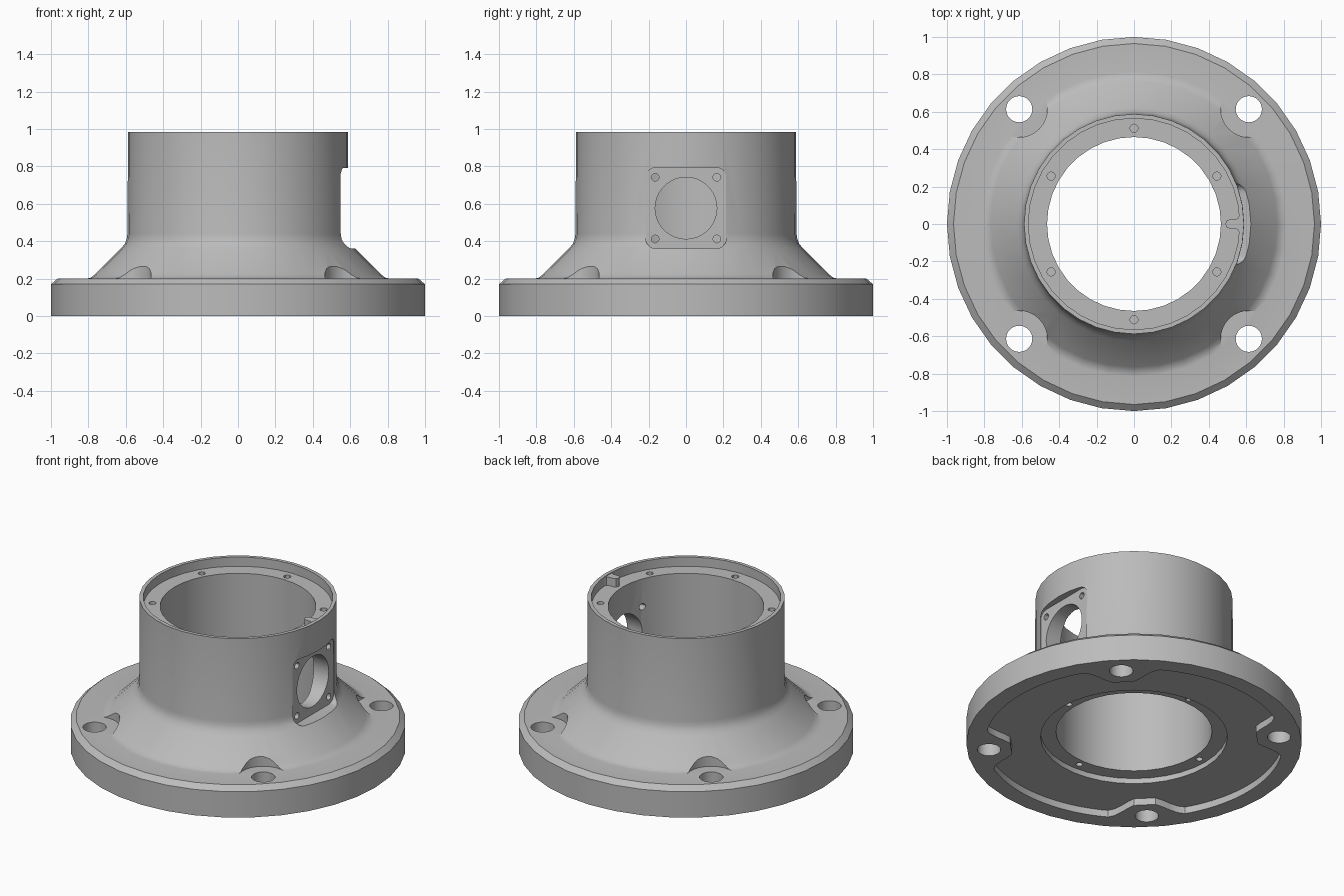
import bpy, bmesh
from math import sin, cos, pi, radians
from mathutils import Matrix, Vector

cube = bpy.data.objects.get("Cube")
if cube:
    bpy.data.objects.remove(cube, do_unlink=True)

GREY = (0.5, 0.5, 0.5, 1)
metal = bpy.data.materials.new("machined_grey")
metal.use_nodes = True
metal.diffuse_color = GREY
metal.node_tree.nodes["Principled BSDF"].inputs["Base Color"].default_value = GREY


def make(name, bm):
    bmesh.ops.recalc_face_normals(bm, faces=bm.faces)
    mesh = bpy.data.meshes.new(name)
    bm.to_mesh(mesh)
    bm.free()
    obj = bpy.data.objects.new(name, mesh)
    mesh.materials.append(metal)
    bpy.context.collection.objects.link(obj)
    return obj


def lathe(name, profile, sides):
    """Revolve a closed (radius, z) outline about z."""
    bm = bmesh.new()
    rings = [[bm.verts.new((r * cos(2 * pi * i / sides), r * sin(2 * pi * i / sides), z))
              for r, z in profile] for i in range(sides)]
    n = len(profile)
    for i in range(sides):
        a, b = rings[i], rings[(i + 1) % sides]
        for k in range(n):
            m = (k + 1) % n
            bm.faces.new((a[k], b[k], b[m], a[m]))
    return make(name, bm)


def prism(name, outline, low, high, turn=None):
    """Extrude an outline from low to high along z, then optionally turn it."""
    bm = bmesh.new()
    bottom = [bm.verts.new((x, y, low)) for x, y in outline]
    top = [bm.verts.new((x, y, high)) for x, y in outline]
    n = len(outline)
    bm.faces.new(bottom)
    bm.faces.new(top)
    for i in range(n):
        j = (i + 1) % n
        bm.faces.new((bottom[i], bottom[j], top[j], top[i]))
    if turn:
        bm.transform(turn)
    return make(name, bm)


def circle(x, y, r, sides=24):
    return [(x + r * cos(2 * pi * i / sides), y + r * sin(2 * pi * i / sides))
            for i in range(sides)]


def rounded_square(cx, cy, half, r, steps=6):
    pts = []
    for q, (sx, sy) in enumerate(((1, 1), (-1, 1), (-1, -1), (1, -1))):
        for s in range(steps + 1):
            a = pi / 2 * (q + s / steps)
            pts.append((cx + sx * (half - r) + r * cos(a), cy + sy * (half - r) + r * sin(a)))
    return pts


def polar(r, degrees):
    a = radians(degrees)
    return r * cos(a), r * sin(a)


# Flange, flared skirt, tower and bore in one revolved profile
body = lathe("flanged_housing", [
    (0.465, 0.08), (0.557, 0.08), (0.557, 0), (1, 0), (1, 0.17), (0.965, 0.2),
    (0.815, 0.2), (0.79, 0.204), (0.765, 0.222), (0.625, 0.362), (0.605, 0.387),
    (0.595, 0.412), (0.591, 0.44), (0.588, 0.985), (0.565, 0.985), (0.565, 0.925),
    (0.465, 0.925)], 36)

cutters = []

# Bolt holes and their spot faces
for angle in (45, 135, 225, 315):
    x, y = polar(0.868, angle)
    cutters.append(prism("spot_face_cutter", circle(x, y, 0.15, 32), 0.2005, 0.6))
    cutters.append(prism("bolt_hole_cutter", circle(x, y, 0.07), -0.1, 0.3))

# Underside recess, dipping inward round each bolt hole
outline = []
for i in range(144):
    a = 2 * pi * i / 144
    off = abs((a + pi / 4) % (pi / 2) - pi / 4)
    off = abs(pi / 4 - off)
    t = min(max((0.27 - off) / 0.2, 0), 1)
    r = 0.89 - 0.155 * t * t * (3 - 2 * t)
    outline.append((r * cos(a), r * sin(a)))
cutters.append(prism("underside_recess_cutter", outline, -0.1, 0.045))

# Blind screw holes in the top ledge and the lower ring
for angle in range(30, 390, 60):
    x, y = polar(0.512, angle)
    cutters.append(prism("ledge_screw_cutter", circle(x, y, 0.022, 12), 0.82, 0.96))
for angle in range(0, 360, 90):
    x, y = polar(0.508, angle)
    cutters.append(prism("ring_screw_cutter", circle(x, y, 0.02, 12), 0.03, 0.18))

# Square side pocket with a round port and four screw holes
# local x -> world y, local y -> world z, local z -> world x
side = Matrix(((0, 0, 1, 0), (1, 0, 0, 0), (0, 1, 0, 0), (0, 0, 0, 1)))
PORT_Z = 0.577
cutters.append(prism("pocket_cutter", rounded_square(0, PORT_Z, 0.215, 0.05), 0.545, 0.9, side))
cutters.append(prism("port_cutter", circle(0, PORT_Z, 0.165, 36), 0.3, 0.7, side))
for sx in (-1, 1):
    for sz in (-1, 1):
        cutters.append(prism("port_screw_cutter",
                             circle(sx * 0.165, PORT_Z + sz * 0.165, 0.021, 12), 0.3, 0.7, side))

for cutter in cutters:
    mod = body.modifiers.new("cut", "BOOLEAN")
    mod.operation = "DIFFERENCE"
    mod.solver = "EXACT"
    mod.object = cutter
    cutter.hide_render = True

bpy.context.view_layer.update()
graph = bpy.context.evaluated_depsgraph_get()
finished = bpy.data.meshes.new_from_object(body.evaluated_get(graph))
body.modifiers.clear()
body.data = finished
finished.materials.clear()
finished.materials.append(metal)
for poly in finished.polygons:
    poly.material_index = 0
for cutter in cutters:
    bpy.data.objects.remove(cutter, do_unlink=True)

# Locating key on the ledge, round nosed and flared into the rim
half = [(0.576, 0.05), (0.562, 0.045), (0.556, 0.03), (0.545, 0.025), (0.513, 0.025)]
nose = [(0.513 - 0.025 * sin(a), 0.025 * cos(a)) for a in (pi / 4, pi / 2, 3 * pi / 4)]
key = prism("locating_key", half + nose + [(x, -y) for x, y in reversed(half)], 0.92, 0.98)

# Smooth curved walls, crisp machined edges
bpy.ops.object.select_all(action="DESELECT")
for obj in (body, key):
    obj.select_set(True)
bpy.context.view_layer.objects.active = body
bpy.ops.object.shade_smooth_by_angle(angle=radians(30))
